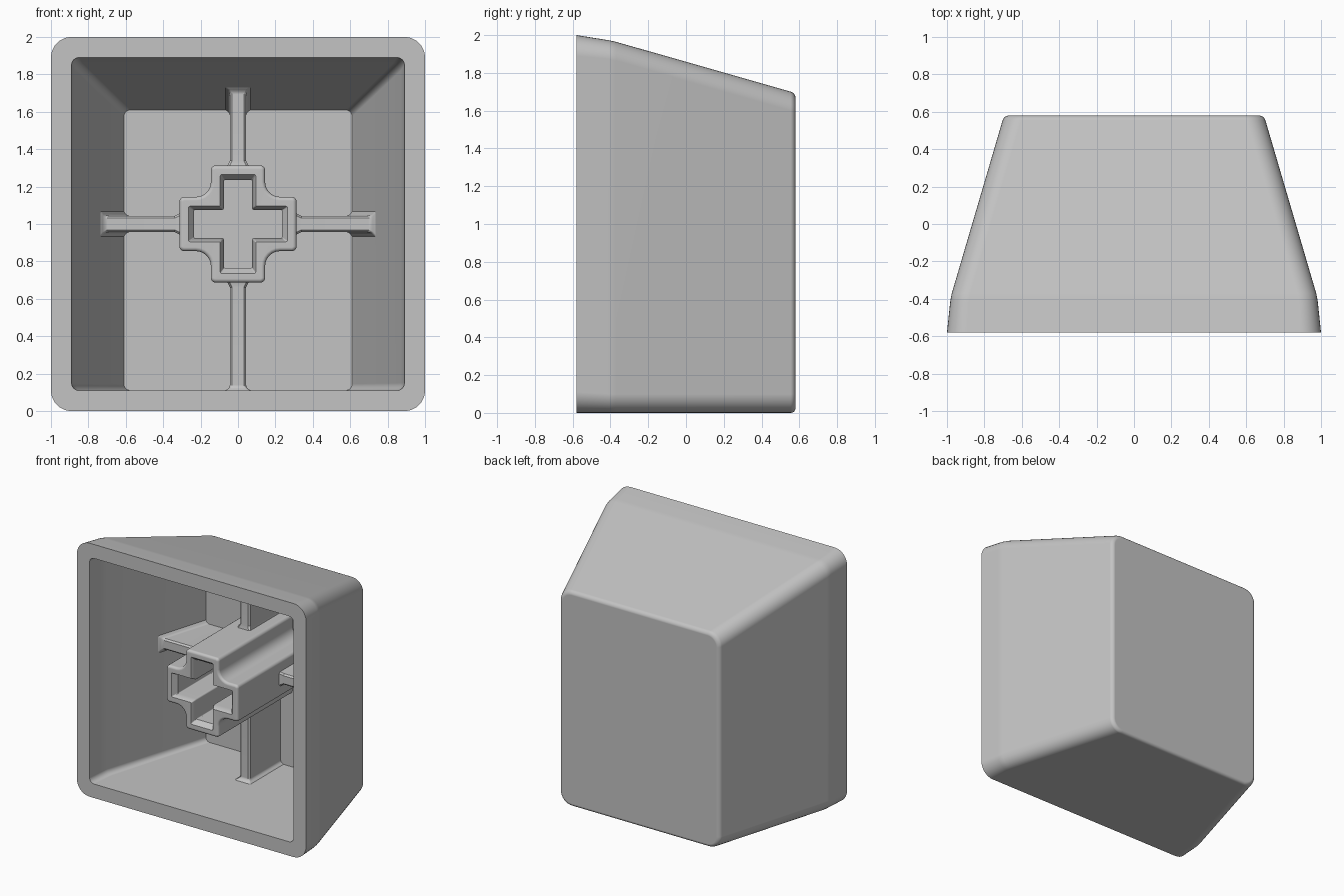
import bpy
import bmesh
from math import cos, sin, pi, radians
from mathutils import Vector

cube = bpy.data.objects.get("Cube")
if cube:
    bpy.data.objects.remove(cube, do_unlink=True)

grey = bpy.data.materials.new("light_grey_plastic")
grey.use_nodes = True
colour = (0.55, 0.55, 0.55, 1)
grey.diffuse_color = colour
grey.node_tree.nodes["Principled BSDF"].inputs["Base Color"].default_value = colour

FRONT, BEND, BACK, FLOOR = -0.58, -0.39, 0.58, 0.47
MID = 1.0  # height of the stem axis


def loft(name, rings):
    """Skin a run of equal rings, cap both ends and shade it."""
    bm = bmesh.new()
    loops = [[bm.verts.new(p) for p in ring] for ring in rings]
    for a, b in zip(loops, loops[1:]):
        for i in range(len(a)):
            j = (i + 1) % len(a)
            bm.faces.new((a[i], a[j], b[j], b[i]))
    bm.faces.new(loops[0])
    bm.faces.new(loops[-1])
    bmesh.ops.recalc_face_normals(bm, faces=bm.faces)
    mesh = bpy.data.meshes.new(name)
    bm.to_mesh(mesh)
    bm.free()
    mesh.materials.append(grey)
    obj = bpy.data.objects.new(name, mesh)
    bpy.context.collection.objects.link(obj)
    bpy.ops.object.select_all(action="DESELECT")
    obj.select_set(True)
    bpy.context.view_layer.objects.active = obj
    bpy.ops.object.shade_smooth_by_angle(angle=radians(35))
    obj.modifiers.new("even_shading", "WEIGHTED_NORMAL").keep_sharp = True
    return obj


def arc(cx, cz, r, start, sweep, steps):
    return [(cx + r * cos(start + sweep * i / steps),
             cz + r * sin(start + sweep * i / steps)) for i in range(steps + 1)]


def rounded_rect(y, half, low, high, r):
    pts = []
    corners = ((half - r, high - r), (r - half, high - r),
               (r - half, low + r), (half - r, low + r))
    for k, (cx, cz) in enumerate(corners):
        pts += arc(cx, cz, r, k * pi / 2, pi / 2, 8)
    return [Vector((x, y, z)) for x, z in pts]


def cross(y, reach, arm, inner_r, outer_r):
    """Plus outline with rounded tips and filleted inside corners."""
    quarter = arc(reach - outer_r, arm - outer_r, outer_r, 0, pi / 2, 4)
    quarter += arc(arm + inner_r, arm + inner_r, inner_r, -pi / 2, -pi / 2, 6)
    quarter += arc(arm - outer_r, reach - outer_r, outer_r, 0, pi / 2, 4)
    pts = []
    for k in range(4):
        c, s = round(cos(k * pi / 2)), round(sin(k * pi / 2))
        pts += [Vector((c * x - s * z, y, MID + s * x + c * z)) for x, z in quarter]
    return pts


# Hollow cap: outside from the back forward, then inside to the floor
def outside(y, inset=0):
    t = (y - BEND) / (BACK - BEND)
    return rounded_rect(y, 0.98 - 0.285 * t - inset, inset,
                        1.97 - 0.277 * t - inset, 0.1 - inset)


edge = 0.025
rings = [outside(BACK - edge * (1 - cos(a)), edge * (1 - sin(a)))
         for a in (i * pi / 8 for i in range(5))]
rings += [outside(BEND + 0.02),
          rounded_rect(BEND - 0.02, 0.982, 0, 1.973, 0.1),
          rounded_rect(FRONT, 1, 0, 2, 0.11),
          rounded_rect(FRONT, 0.89, 0.11, 1.89, 0.04),
          rounded_rect(BEND, 0.87, 0.11, 1.86, 0.04),
          rounded_rect(FLOOR, 0.61, 0.11, 1.61, 0.035)]
loft("cap_shell", rings)

# Cross-shaped stem with a rounded rim and a chamfered socket
STEM = -0.45
rim = 0.02
rings = [cross(FLOOR + 0.02, 0.313, 0.145, 0.08, 0.025)]
for i in range(5):
    a = i * pi / 8
    d = rim * (1 - cos(a))
    rings.append(cross(STEM + rim * (1 - sin(a)), 0.313 - d, 0.145 - d,
                       0.08 + d, 0.025 - d))
rings += [cross(STEM, 0.265, 0.095, 0.006, 0.008),
          cross(STEM + 0.04, 0.235, 0.075, 0.012, 0.006),
          cross(FLOOR - 0.005, 0.235, 0.075, 0.012, 0.006)]
loft("stem", rings)


# Four support ribs, flared where they meet the walls
def rib(name, direction, wall_front, wall_floor):
    """wall_* are wall distances from the stem axis at the bend and the floor."""
    along = Vector(direction)
    side = Vector((along.z, 0, -along.x))
    axis = Vector((0, 0, MID))

    def wall(y):
        return wall_front + (wall_floor - wall_front) * (y - BEND) / (FLOOR - BEND)

    def station(gap, flare, fixed=None):
        w, y0, soft = 0.043 + flare, 0.08 - flare, 0.012
        outline = [(-w, FLOOR + 0.01), (-w, y0 + soft), (soft - w, y0),
                   (w - soft, y0), (w, y0 + soft), (w, FLOOR + 0.01)]
        return [axis + side * s + Vector((0, y, 0))
                + along * (wall(y) - gap if fixed is None else fixed)
                for s, y in outline]

    flares = ((-0.01, 0.03), (0, 0.025), (0.008, 0.011), (0.018, 0.003), (0.03, 0))
    rings = [station(gap, flare) for gap, flare in flares]
    rings += [station(0, 0, 0.34), station(0, 0.014, 0.312), station(0, 0.014, 0.28)]
    loft(name, rings)


rib("left_rib", (1, 0, 0), 0.87, 0.61)
rib("right_rib", (-1, 0, 0), 0.87, 0.61)
rib("upper_rib", (0, 0, 1), 0.86, 0.61)
rib("lower_rib", (0, 0, -1), 0.89, 0.89)
